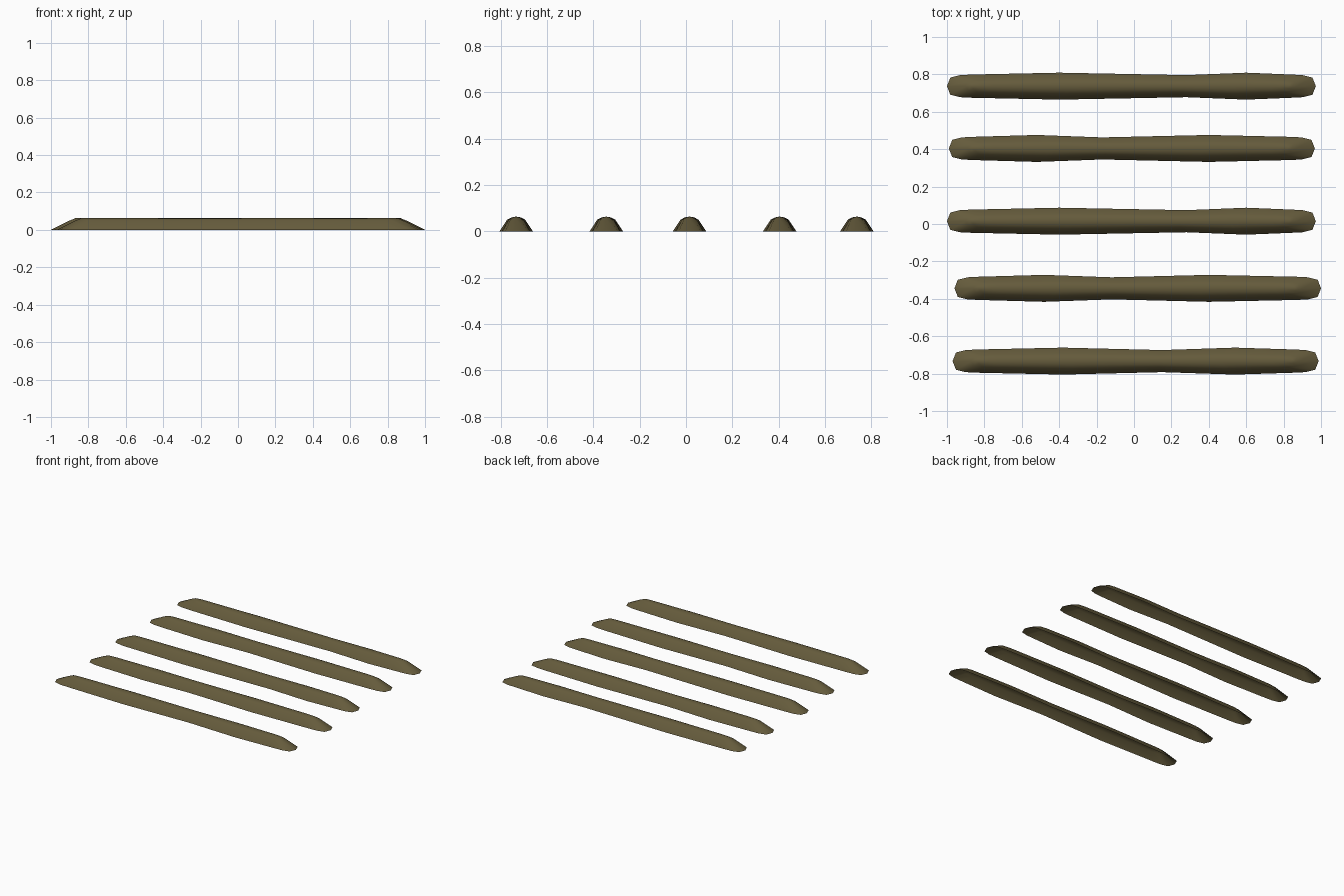
import bpy, bmesh

if "Cube" in bpy.data.objects:
    bpy.data.objects.remove(bpy.data.objects["Cube"])

soil = bpy.data.materials.new("soil")
soil.diffuse_color = (0.13, 0.105, 0.045, 1)
soil.use_nodes = True
soil.node_tree.nodes["Principled BSDF"].inputs["Base Color"].default_value = soil.diffuse_color

# Height levels of a ridge: (z, width factor, inset of the ends)
LEVELS = [(0, 1, 0), (0.05, 0.54, 0.10), (0.06, 0.28, 0.125), (0.0635, 0, 0.132)]


def soil_ridge(name, x0, x1, y, bulge1, pinch, bulge2):
    """Long low mound with pointed ends, open underneath."""
    # Half-width stations along the length
    stations = [(x0, 0), (x0 + 0.018, 0.046), (x0 + 0.07, 0.059), (x0 + 0.13, 0.062),
                (bulge1, 0.072), (pinch, 0.059), (bulge2, 0.072),
                (x1 - 0.13, 0.062), (x1 - 0.07, 0.059), (x1 - 0.018, 0.046), (x1, 0)]
    outline = stations + [(x, -w) for x, w in stations[-2:0:-1]]
    mid, half = (x0 + x1) / 2, (x1 - x0) / 2
    bm = bmesh.new()
    rings = []
    for z, f, inset in LEVELS:
        s = (half - inset) / half
        rings.append([bm.verts.new((mid + (x - mid) * s, y + w * f, z)) for x, w in outline])
    n = len(outline)
    for lo, hi in zip(rings, rings[1:]):
        for i in range(n):
            j = (i + 1) % n
            bm.faces.new((lo[i], lo[j], hi[j], hi[i]))
    # Weld both sides along the crest
    bmesh.ops.remove_doubles(bm, verts=bm.verts, dist=0.0005)
    bmesh.ops.recalc_face_normals(bm, faces=bm.faces)
    if sum(f.normal.z for f in bm.faces) < 0:
        bmesh.ops.reverse_faces(bm, faces=bm.faces)
    for f in bm.faces:
        f.smooth = True
    mesh = bpy.data.meshes.new(name)
    bm.to_mesh(mesh)
    bm.free()
    mesh.materials.append(soil)
    bpy.context.collection.objects.link(bpy.data.objects.new(name, mesh))


# Five rows, back to front
ROWS = [(-1.0, 0.972, 0.737, -0.40, 0.28, 0.60),
        (-0.99, 0.967, 0.404, -0.52, -0.17, 0.40),
        (-1.0, 0.972, 0.015, -0.40, 0.28, 0.60),
        (-0.96, 1.0, -0.344, -0.48, -0.12, 0.40),
        (-0.97, 0.987, -0.733, -0.38, 0.15, 0.54)]
for k, row in enumerate(ROWS, 1):
    soil_ridge(f"soil_ridge_{k}", *row)
